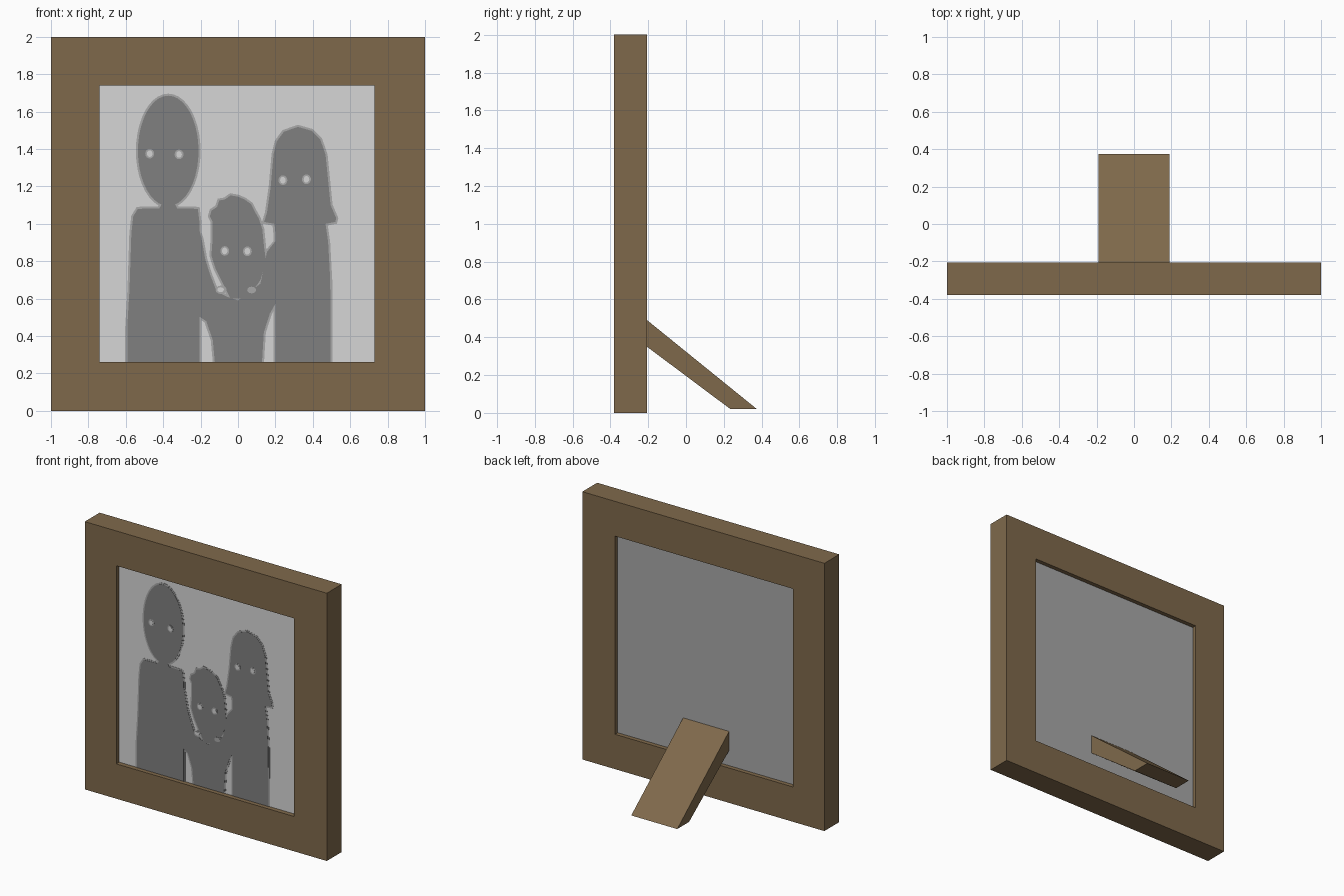
import bpy, bmesh, math
from mathutils import Vector

if "Cube" in bpy.data.objects:
    bpy.data.objects.remove(bpy.data.objects["Cube"])


def material(name, r, g, b):
    lin = [((c / 255 + 0.055) / 1.055) ** 2.4 for c in (r, g, b)]
    m = bpy.data.materials.new(name)
    m.diffuse_color = (*lin, 1)
    m.use_nodes = True
    m.node_tree.nodes["Principled BSDF"].inputs["Base Color"].default_value = m.diffuse_color
    return m


WOOD = material("brown wood", 127, 105, 75)
LIGHT = material("light grey", 214, 214, 214)
MID = material("mid grey", 168, 168, 168)
DARK = material("dark grey", 128, 128, 128)


def finish(name, bm, *mats):
    bmesh.ops.recalc_face_normals(bm, faces=bm.faces)
    me = bpy.data.meshes.new(name)
    for m in mats:
        me.materials.append(m)
    bm.to_mesh(me)
    bm.free()
    ob = bpy.data.objects.new(name, me)
    bpy.context.collection.objects.link(ob)
    return ob


def prism(bm, pts, axis, lo, hi):
    """Extrude a closed 2D outline along x (pts = y,z) or y (pts = x,z)."""
    def put(p, d):
        return (d, p[0], p[1]) if axis == 'x' else (p[0], d, p[1])
    a = [bm.verts.new(put(p, lo)) for p in pts]
    b = [bm.verts.new(put(p, hi)) for p in pts]
    bm.faces.new(a)
    bm.faces.new(b[::-1])
    for i in range(len(pts)):
        j = (i + 1) % len(pts)
        bm.faces.new((a[i], a[j], b[j], b[i]))


def rect(x0, x1, z0, z1):
    return [(x0, z0), (x1, z0), (x1, z1), (x0, z1)]


def oval(cx, cz, rx, rz, n=32):
    return [(cx + rx * math.cos(2 * math.pi * i / n),
             cz + rz * math.sin(2 * math.pi * i / n)) for i in range(n)]


def outset(pts, d):
    """Grow a 2D outline by d."""
    n = len(pts)
    v = [Vector(p) for p in pts]
    area = sum(v[i].x * v[(i + 1) % n].y - v[(i + 1) % n].x * v[i].y for i in range(n))
    s = 1 if area > 0 else -1
    out = []
    for i in range(n):
        e1 = (v[i] - v[i - 1]).normalized()
        e2 = (v[(i + 1) % n] - v[i]).normalized()
        n1, n2 = Vector((e1.y, -e1.x)) * s, Vector((e2.y, -e2.x)) * s
        m = (n1 + n2).normalized()
        out.append(tuple(v[i] + m * d / max(0.6, m.dot(n1))))
    return out


# Frame: square ring with a rectangular opening
FRONT, BACK = -0.38, -0.205
bm = bmesh.new()
rings = []
for y in (FRONT, BACK):
    for outline in (rect(-1, 1, 0, 2), rect(-0.74, 0.73, 0.26, 1.74)):
        rings.append([bm.verts.new((x, y, z)) for x, z in outline])
for a, b in ((0, 1), (2, 3), (0, 2), (1, 3)):
    for i in range(4):
        j = (i + 1) % 4
        bm.faces.new((rings[a][i], rings[a][j], rings[b][j], rings[b][i]))
finish("frame", bm, WOOD)

# Picture panel: light on the front, mid grey elsewhere
PIC = -0.345
bm = bmesh.new()
prism(bm, rect(-0.75, 0.74, 0.25, 1.75), 'y', PIC, -0.237)
panel = finish("picture_panel", bm, MID, LIGHT)
for p in panel.data.polygons:
    p.material_index = 1 if p.normal.y < -0.5 else 0

# Slanted stand behind the frame, reaching into the opening
bm = bmesh.new()
prism(bm, [(-0.24, 0.375), (0.235, 0.02), (0.375, 0.02), (-0.24, 0.518)], 'x', -0.19, 0.19)
finish("back_stand", bm, WOOD)


def plate(name, pts, layer, mat):
    bm = bmesh.new()
    prism(bm, pts, 'y', PIC - 0.0015 * layer, PIC + 0.002)
    finish(name, bm, mat)


def figure(name, pts):
    plate(name, pts, 2, DARK)
    plate(name + "_edge", outset(pts, 0.011), 1, MID)


# Tall adult on the left
figure("tall_head", oval(-0.373, 1.39, 0.162, 0.295, 40))
figure("tall_body", [(-0.592, 0.24), (-0.592, 0.45), (-0.58, 0.65), (-0.57, 0.95), (-0.56, 1.04),
                     (-0.535, 1.08), (-0.42, 1.083), (-0.405, 1.11), (-0.34, 1.11),
                     (-0.325, 1.083), (-0.215, 1.08), (-0.205, 1.0), (-0.205, 0.24)])

# Adult with long hair on the right
figure("long_hair_adult", [(0.14, 1.01), (0.155, 1.06), (0.175, 1.2), (0.19, 1.37), (0.207, 1.44),
                           (0.245, 1.492), (0.32, 1.518), (0.395, 1.497), (0.44, 1.45),
                           (0.468, 1.37), (0.48, 1.25), (0.495, 1.1), (0.525, 1.03),
                           (0.52, 1.01), (0.468, 1.0), (0.482, 0.9), (0.493, 0.7),
                           (0.495, 0.24), (0.2, 0.24), (0.2, 0.95), (0.195, 1.0)])

# Child in the middle, and the arms joining all three
figure("child_head", [(-0.135, 0.93), (-0.135, 1.01), (-0.15, 1.04), (-0.142, 1.07),
                      (-0.112, 1.09), (-0.1, 1.125), (-0.07, 1.13), (-0.04, 1.152),
                      (0.0, 1.145), (0.035, 1.13), (0.07, 1.105), (0.09, 1.065),
                      (0.11, 1.03), (0.13, 0.97), (0.14, 0.87), (0.15, 0.8),
                      (0.12, 0.7), (0.05, 0.6), (-0.04, 0.6), (-0.075, 0.67),
                      (-0.12, 0.76), (-0.142, 0.83)])
figure("child_body", [(-0.215, 0.51), (-0.215, 1.0), (-0.195, 0.92), (-0.175, 0.81),
                      (-0.15, 0.73), (-0.115, 0.64), (-0.06, 0.61), (0.0, 0.59), (0.12, 0.68),
                      (0.155, 0.85), (0.21, 0.92), (0.21, 0.59), (0.17, 0.52),
                      (0.138, 0.42), (0.127, 0.24), (-0.122, 0.24), (-0.135, 0.38),
                      (-0.17, 0.48)])

# Eyes: light centre on a mid grey rim
for who, spots in (("tall", ((-0.472, 1.375), (-0.315, 1.371))),
                   ("child", ((-0.071, 0.855), (0.05, 0.853))),
                   ("long_hair", ((0.24, 1.233), (0.366, 1.238)))):
    for side, (x, z) in zip(("left", "right"), spots):
        plate(f"{who}_{side}_eye_rim", oval(x, z, 0.024, 0.026, 16), 3, MID)
        plate(f"{who}_{side}_eye", oval(x, z, 0.015, 0.018, 12), 4, LIGHT)

# Small marks under the child's chin
plate("chin_mark_left_rim", oval(-0.09, 0.647, 0.03, 0.023, 12), 3, MID)
plate("chin_mark_left", oval(-0.093, 0.648, 0.018, 0.013, 12), 4, LIGHT)
plate("chin_mark_right", oval(0.073, 0.646, 0.024, 0.018, 12), 3, MID)
